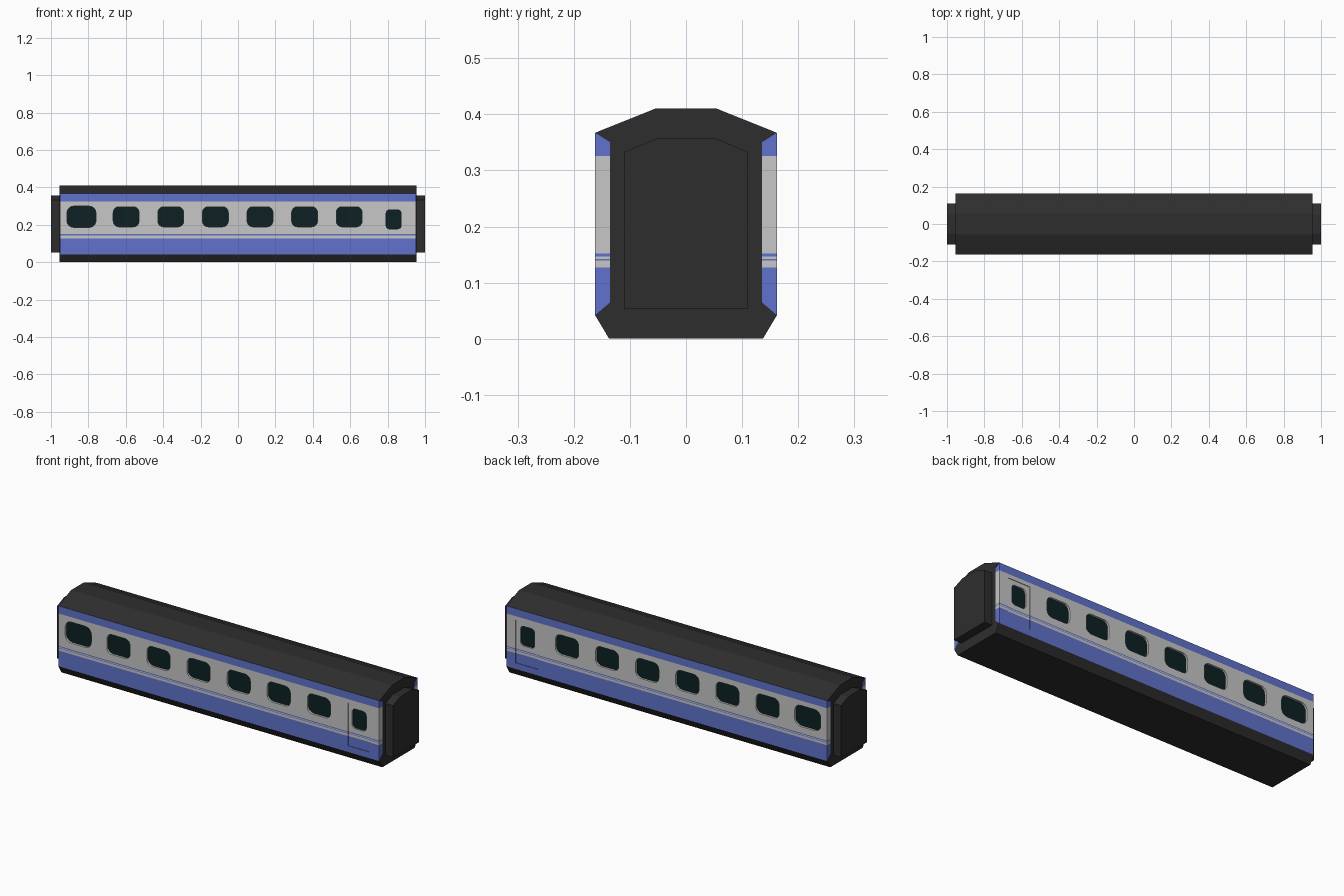
import bpy, bmesh, math

if "Cube" in bpy.data.objects:
    bpy.data.objects.remove(bpy.data.objects["Cube"])

# Colours (linear)
def material(name, rgb):
    m = bpy.data.materials.new(name)
    m.diffuse_color = (*rgb, 1)
    m.use_nodes = True
    m.node_tree.nodes["Principled BSDF"].inputs["Base Color"].default_value = m.diffuse_color
    return m

DARK = material("charcoal", (0.027, 0.027, 0.027))
GREY = material("light_grey", (0.57, 0.57, 0.57))
BLUE = material("blue", (0.115, 0.17, 0.60))
GLASS = material("dark_glass", (0.004, 0.015, 0.017))

HALF, SIDE = 0.955, 0.162
GLASS_Y, DOOR_Y = 0.151, 0.159


def finish(bm, name, mats):
    bmesh.ops.recalc_face_normals(bm, faces=bm.faces[:])
    mesh = bpy.data.meshes.new(name)
    bm.to_mesh(mesh)
    bm.free()
    for m in mats:
        mesh.materials.append(m)
    ob = bpy.data.objects.new(name, mesh)
    bpy.context.collection.objects.link(ob)
    return ob


def add_prism(bm, pts, offset):
    """Extrude a closed ring of 3D points along the offset."""
    f = bm.faces.new([bm.verts.new(p) for p in pts])
    ext = bmesh.ops.extrude_face_region(bm, geom=[f], use_keep_orig=True)
    verts = [g for g in ext["geom"] if isinstance(g, bmesh.types.BMVert)]
    bmesh.ops.translate(bm, verts=verts, vec=offset)


def mirrored(half):
    """Full y-z section from its +y half, listed bottom to top."""
    return half + [(-y, z) for y, z in reversed(half)]


def section_prism(name, half, x0, x1, mats):
    bm = bmesh.new()
    add_prism(bm, [(x0, y, z) for y, z in mirrored(half)], (x1 - x0, 0, 0))
    return finish(bm, name, mats)


def rounded_rect(cx, cz, w, h, r, seg=4):
    pts = []
    for k, (sx, sz) in enumerate([(1, 1), (-1, 1), (-1, -1), (1, -1)]):
        ox, oz = cx + sx * (w / 2 - r), cz + sz * (h / 2 - r)
        if r == 0:
            pts.append((ox, oz))
            continue
        for i in range(seg + 1):
            a = math.pi / 2 * (k + i / seg)
            pts.append((ox + r * math.cos(a), oz + r * math.sin(a)))
    return pts


def cutter(name, outlines, depth_y):
    """Prisms reaching into both sides of the coach down to depth_y."""
    bm = bmesh.new()
    for pts in outlines:
        for s in (-1, 1):
            add_prism(bm, [(x, s * depth_y, z) for x, z in pts], (0, s * 0.05, 0))
    ob = finish(bm, name, [GREY])
    ob.hide_render = True
    return ob


# Coach body
body = section_prism("coach_body", [(0.137, 0), (SIDE, 0.042), (SIDE, 0.367), (0.055, 0.41)],
                     -HALF + 0.002, HALF - 0.002, [DARK, GREY, BLUE, GLASS])

# Door recess, then window recesses on both sides
windows = [rounded_rect(-0.837, 0.243, 0.155, 0.113, 0.035)]
windows += [rounded_rect(-0.598 + 0.2385 * i, 0.243, 0.138, 0.107, 0.03) for i in range(6)]
windows += [rounded_rect(0.832, 0.229, 0.085, 0.106, 0.02)]
cutters = [cutter("door_cutter", [rounded_rect(0.834, 0.19, 0.132, 0.23, 0)], DOOR_Y),
           cutter("window_cutter", windows, GLASS_Y)]
for c in cutters:
    mod = body.modifiers.new(c.name, 'BOOLEAN')
    mod.operation, mod.solver, mod.object = 'DIFFERENCE', 'EXACT', c
bpy.context.view_layer.update()
baked = bpy.data.meshes.new_from_object(body.evaluated_get(bpy.context.evaluated_depsgraph_get()))
body.modifiers.clear()
body.data = baked
for c in cutters:
    bpy.data.objects.remove(c)

# Split the body at the stripe heights and colour it by height
bands = [(0.042, 0), (0.127, 2), (0.1395, 1), (0.1425, 2), (0.147, 1),
         (0.152, 2), (0.326, 1), (0.367, 2), (1, 0)]
bm = bmesh.new()
bm.from_mesh(baked)
for z, _ in bands[:-1]:
    bmesh.ops.bisect_plane(bm, geom=bm.verts[:] + bm.edges[:] + bm.faces[:], dist=1e-5,
                           plane_co=(0, 0, z), plane_no=(0, 0, 1))
for f in bm.faces:
    c = f.calc_center_median()
    f.material_index = next(m for z, m in bands if c.z < z + 1e-5)
    if abs(f.normal.y) > 0.9 and abs(abs(c.y) - GLASS_Y) < 1e-3:
        f.material_index = 3
    f.smooth = False
bm.to_mesh(baked)
bm.free()

# End walls and gangway connectors
for s, tag in ((-1, "left"), (1, "right")):
    section_prism(tag + "_end_wall",
                  [(0.137, 0), (SIDE, 0.042), (0.135, 0.065), (0.135, 0.35), (SIDE, 0.367), (0.055, 0.41)],
                  s * (HALF - 0.002), s * HALF, [DARK])
    section_prism(tag + "_gangway", [(0.11, 0.053), (0.11, 0.333), (0.05, 0.358)],
                  s * (HALF - 0.001), s * 1.0, [DARK])
